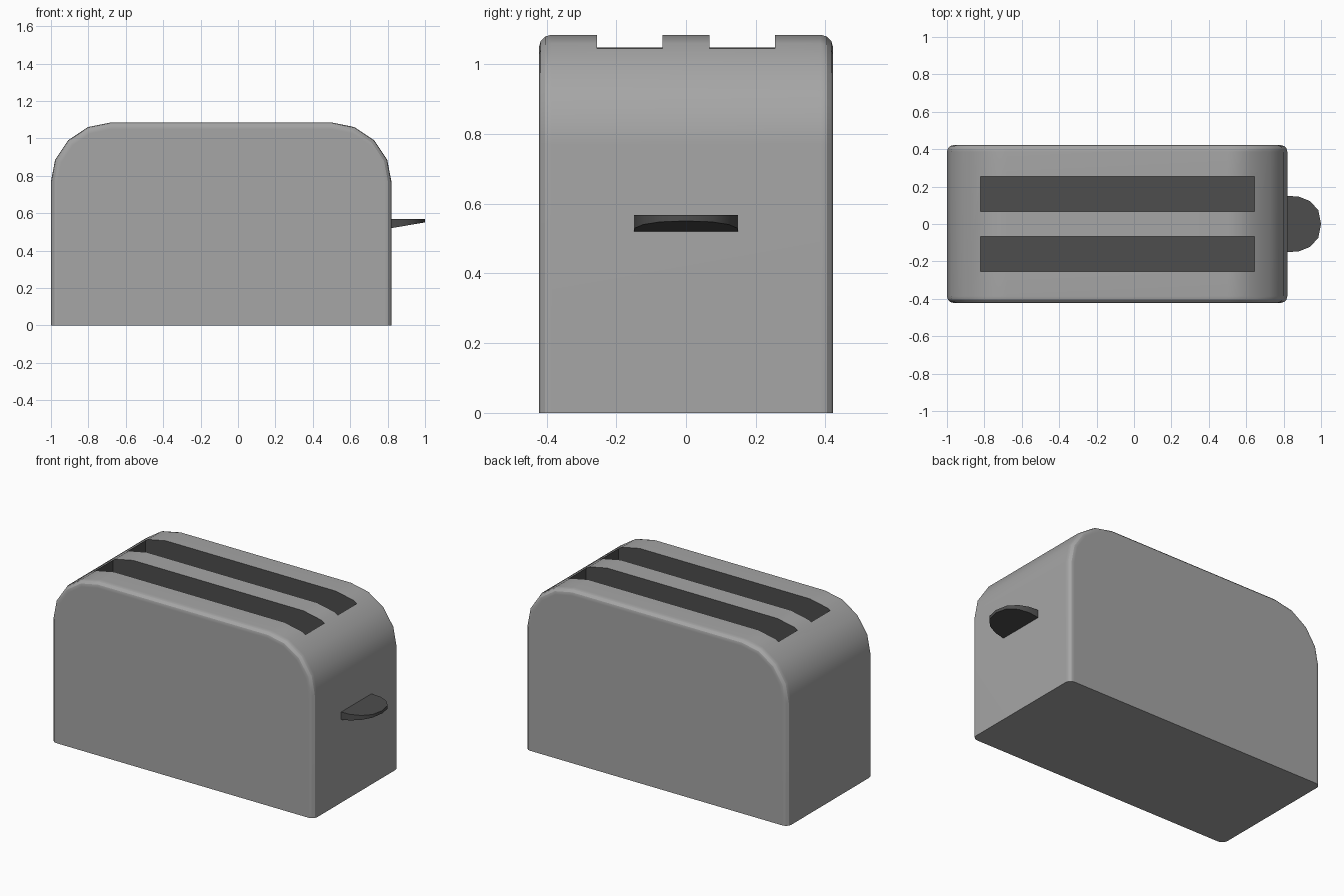
import bpy, bmesh

if "Cube" in bpy.data.objects:
    bpy.data.objects.remove(bpy.data.objects["Cube"])


def material(name, v):
    m = bpy.data.materials.new(name)
    m.diffuse_color = (v, v, v, 1)
    m.use_nodes = True
    m.node_tree.nodes["Principled BSDF"].inputs["Base Color"].default_value = m.diffuse_color
    return m


grey = material("shell_grey", 0.38)
dark = material("dark_grey", 0.075)


def add_object(name, bm, mats):
    bmesh.ops.recalc_face_normals(bm, faces=bm.faces)
    me = bpy.data.meshes.new(name)
    bm.to_mesh(me)
    bm.free()
    for m in mats:
        me.materials.append(m)
    ob = bpy.data.objects.new(name, me)
    bpy.context.collection.objects.link(ob)
    return ob


def smooth(ob, angle):
    bpy.ops.object.select_all(action='DESELECT')
    ob.select_set(True)
    bpy.context.view_layer.objects.active = ob
    bpy.ops.object.shade_smooth_by_angle(angle=angle)


def prism(bottom, top):
    """Closed solid between two matching outlines."""
    bm = bmesh.new()
    a = [bm.verts.new(p) for p in bottom]
    b = [bm.verts.new(p) for p in top]
    bm.faces.new(a)
    bm.faces.new(b[::-1])
    for i in range(len(a)):
        j = (i + 1) % len(a)
        bm.faces.new((a[i], b[i], b[j], a[j]))
    return bm


# Body: rounded-top profile mirrored about its own middle, with soft outer edges
CX, HALF_Y = -0.09, 0.422
half = [(0.91, 0), (0.91, 0.77), (0.888, 0.885), (0.818, 0.99), (0.713, 1.06), (0.59, 1.085)]
profile = [(CX + x, z) for x, z in half] + [(CX - x, z) for x, z in reversed(half)]
bm = prism([(x, -HALF_Y, z) for x, z in profile], [(x, HALF_Y, z) for x, z in profile])
rim = [e for e in bm.edges
       if abs(e.verts[0].co.y - e.verts[1].co.y) < 1e-5
       and max(v.co.z for v in e.verts) > 0.01]
bmesh.ops.bevel(bm, geom=rim, offset=0.036, offset_type='OFFSET', segments=3,
                profile=0.5, affect='EDGES')
body = add_object("toaster_body", bm, [grey, dark])

# Bread slots: two deep boxes cut out of the top, dark inside
x0, x1, z0, z1 = -0.82, 0.645, 0.3, 1.3
for side, (y0, y1) in {"front": (-0.255, -0.067), "back": (0.067, 0.255)}.items():
    base = [(x0, y0), (x1, y0), (x1, y1), (x0, y1)]
    bm = prism([(x, y, z0) for x, y in base], [(x, y, z1) for x, y in base])
    for f in bm.faces:
        f.material_index = 1
    cutter = add_object(side + "_slot_cutter", bm, [grey, dark])
    cutter.hide_render = True
    mod = body.modifiers.new(side + "_slot", 'BOOLEAN')
    mod.operation, mod.solver, mod.object = 'DIFFERENCE', 'EXACT', cutter
    bpy.context.view_layer.objects.active = body
    bpy.ops.object.modifier_apply(modifier=mod.name)
    bpy.data.objects.remove(cutter)

# Smooth the rounding while the large panels keep their flat look
smooth(body, 0.52)
weighted = body.modifiers.new("flat_panels", 'WEIGHTED_NORMAL')
weighted.keep_sharp = True

# Lever: half-round tab, flat on top and thinning towards the tip
arc = [(0.815, 0.15), (0.88, 0.147), (0.94, 0.123), (0.985, 0.075)]
outline = [(x, -y) for x, y in arc] + [(1.0, 0)] + [(x, y) for x, y in reversed(arc)]
bm = prism([(x, y, 0.52 + (x - 0.82) * 0.17) for x, y in outline],
           [(x, y, 0.568) for x, y in outline])
smooth(add_object("lever", bm, [dark]), 0.65)
